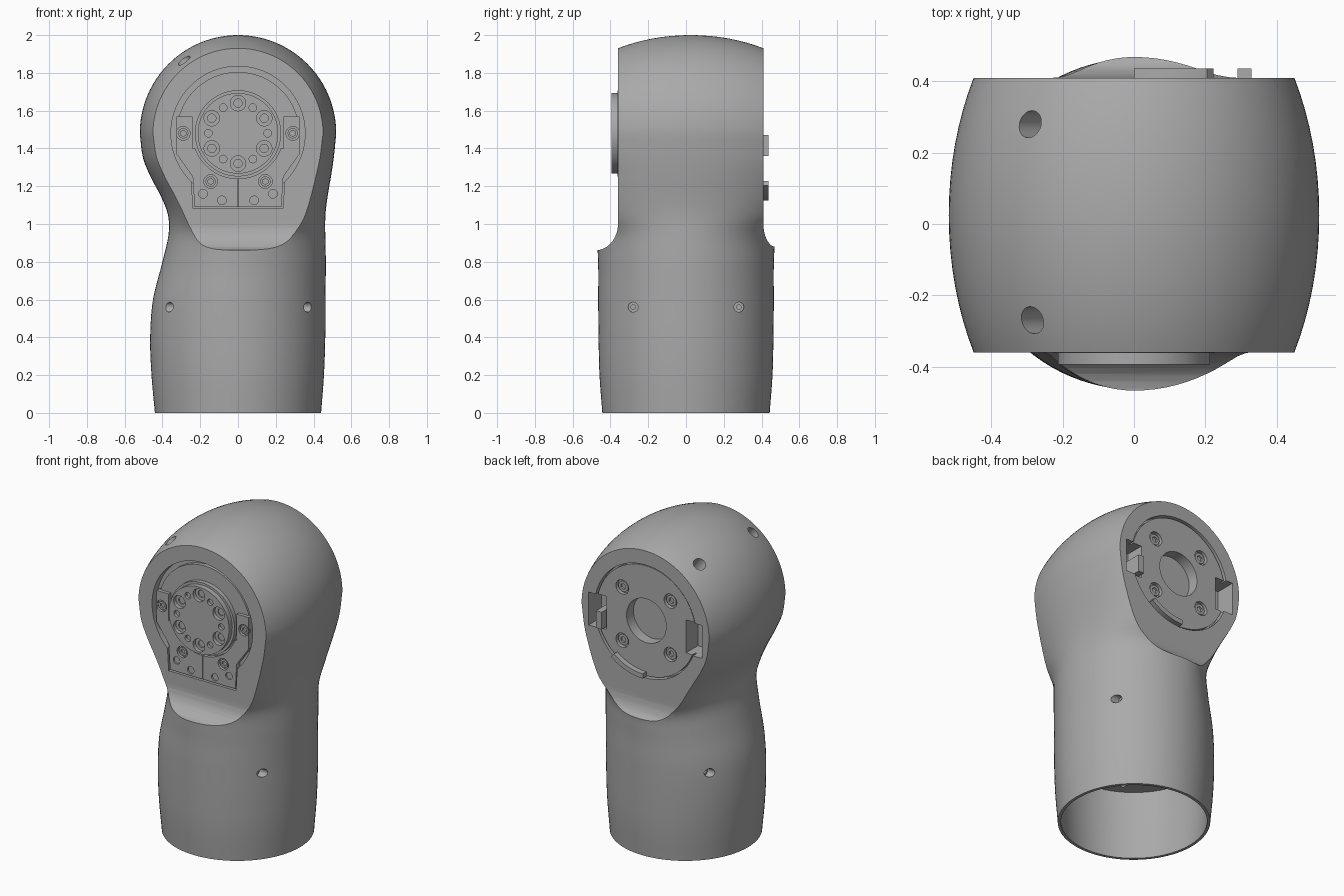
import bpy, bmesh, math
from mathutils import Vector

if "Cube" in bpy.data.objects:
    bpy.data.objects.remove(bpy.data.objects["Cube"])

grey = bpy.data.materials.new("satin_grey")
grey.use_nodes = True
grey.diffuse_color = (0.4, 0.4, 0.4, 1)
grey.node_tree.nodes["Principled BSDF"].inputs["Base Color"].default_value = (0.4, 0.4, 0.4, 1)

FRONT, BACK, AXIS_Z, HEAD_R, HEAD_D = -0.36, 0.41, 1.48, 0.52, 0.77


def finish(name, bm):
    bmesh.ops.recalc_face_normals(bm, faces=bm.faces)
    mesh = bpy.data.meshes.new(name)
    bm.to_mesh(mesh)
    bm.free()
    mesh.materials.append(grey)
    ob = bpy.data.objects.new(name, mesh)
    bpy.context.collection.objects.link(ob)
    return ob


def cyl(name, r, a, b, segments=32):
    a, b = Vector(a), Vector(b)
    bm = bmesh.new()
    mat = (b - a).to_track_quat('Z', 'Y').to_matrix().to_4x4()
    mat.translation = (a + b) / 2
    bmesh.ops.create_cone(bm, cap_ends=True, segments=segments, radius1=r, radius2=r,
                          depth=(b - a).length, matrix=mat)
    return finish(name, bm)


def disc(name, r, x, z, y0, y1, segments=32):
    return cyl(name, r, (x, y0, z), (x, y1, z), segments)


def prism(name, pts, axis, lo, hi):
    # extrude a profile along x (points are y, z) or along y (points are x, z)
    bm = bmesh.new()
    place = (lambda p, t: (t, p[0], p[1])) if axis == 'x' else (lambda p, t: (p[0], t, p[1]))
    face = bm.faces.new([bm.verts.new(place(p, lo)) for p in pts])
    ext = bmesh.ops.extrude_face_region(bm, geom=[face])["geom"]
    move = Vector(place((0, 0), hi - lo))
    bmesh.ops.translate(bm, vec=move, verts=[v for v in ext if isinstance(v, bmesh.types.BMVert)])
    return finish(name, bm)


def box(name, x0, x1, z0, z1, y0, y1):
    return prism(name, [(x0, z0), (x1, z0), (x1, z1), (x0, z1)], 'y', y0, y1)


def cut(ob, cutters):
    for c in cutters:
        m = ob.modifiers.new("cut", 'BOOLEAN')
        m.operation, m.solver, m.object = 'DIFFERENCE', 'EXACT', c
    dg = bpy.context.evaluated_depsgraph_get()
    mesh = bpy.data.meshes.new_from_object(ob.evaluated_get(dg))
    ob.modifiers.clear()
    ob.data = mesh
    for c in cutters:
        bpy.data.objects.remove(c)


def polar(r, deg):
    return r * math.cos(math.radians(deg)), AXIS_Z + r * math.sin(math.radians(deg))


# Sleeve sections: height, right half-width, left half-width, half-depth
KEYS = [(0, .44, .44, .443), (.2, .458, .455, .458), (.4, .465, .462, .463),
        (.6, .45, .463, .465), (.8, .40, .465, .466), (.95, .367, .462, .485),
        (1.05, .371, .463, .58), (1.15, .41, .475, .65), (1.25, .463, .492, .70),
        (1.35, .503, .507, .745), (AXIS_Z, HEAD_R, HEAD_R, HEAD_D)]


def section(z):
    if z >= AXIS_Z:
        c = math.sqrt(max(0, 1 - ((z - AXIS_Z) / HEAD_R) ** 2))
        return HEAD_R * c, HEAD_R * c, HEAD_D * c
    i = max(k for k in range(len(KEYS) - 1) if KEYS[k][0] <= max(z, 0))
    a, b = KEYS[i], KEYS[i + 1]
    p = KEYS[max(i - 1, 0)]
    n = KEYS[i + 2] if i + 2 < len(KEYS) else b
    h, t = b[0] - a[0], (max(z, 0) - a[0]) / (b[0] - a[0])
    out = []
    for k in (1, 2, 3):
        m0 = (b[k] - p[k]) / (b[0] - p[0]) * h
        m1 = (n[k] - a[k]) / (n[0] - a[0]) * h
        out.append((2*t**3 - 3*t*t + 1) * a[k] + (t**3 - 2*t*t + t) * m0
                   + (3*t*t - 2*t**3) * b[k] + (t**3 - t*t) * m1)
    return out


def loft(name, heights, scale=1.0, segments=96):
    bm = bmesh.new()
    rings = []
    for z in heights:
        xr, xl, d = section(z)
        shift = 0.025 * min(1, max(0, (z - .9) / .4))
        ring = []
        for i in range(segments):
            a = 2 * math.pi * i / segments
            c, s = math.cos(a), math.sin(a)
            ring.append(bm.verts.new((scale * c * (xl if c > 0 else xr), scale * s * d + shift, z)))
        rings.append(ring)
    for lo, hi in zip(rings, rings[1:]):
        for i in range(segments):
            j = (i + 1) % segments
            bm.faces.new((lo[i], lo[j], hi[j], hi[i]))
    bm.faces.new(rings[0])
    bm.faces.new(rings[-1])
    return finish(name, bm)


# Main shell: tube blending into a barrel-shaped head
heights = [AXIS_Z * i / 44 for i in range(45)]
heights += [AXIS_Z + HEAD_R * math.sin(math.pi / 2 * i / 24) for i in range(1, 24)]
heights.append(AXIS_Z + HEAD_R * 0.9998)
shell = loft("shell", heights)


def notch(face, side, depth, base):
    # flat side of the head with a curved shoulder at its foot
    top = 1.0
    pts = [(face + side * depth * (1 - math.cos(math.radians(a))) * 1.15,
            top - (top - base) * math.sin(math.radians(a))) for a in range(0, 91, 10)]
    pts += [(side, base), (side, 2.1), (face, 2.1)]
    return prism("notch_cutter", pts, 'x', -.7, .7)


def bracket_outline(grow=0):
    half = [(.23, 1.09 - grow), (.24, 1.25), (.325, 1.37), (.325, 1.57 + grow)]
    right = [(x + grow, z) for x, z in half] + [(.24 - grow, 1.57 + grow), (.24 - grow, 1.40)]
    return right + [(-x, z) for x, z in reversed(right)]


cutters = [notch(FRONT, -1, .105, .86), notch(BACK, 1, .055, .88),
           loft("cavity_cutter", [-.02, .1, .2, .3, .4, .45], .955),
           disc("front_recess_cutter", .355, 0, AXIS_Z, -.6, -.31, 96),
           prism("bracket_pocket_cutter", bracket_outline(.008), 'y', -.6, -.33),
           disc("back_recess_cutter", .36, 0, AXIS_Z, .37, .6, 96)]
# Service holes: two on the crown, four on the sleeve
for y in (-.27, .28):
    cutters.append(cyl("crown_hole_cutter", .038, (-.22, y, 1.78), (-.42, y, 2.04)))
for sx in (-1, 1):
    for y in (-.28, .28):
        cutters.append(cyl("sleeve_hole_cutter", .026, (sx * .33, y, .56), (sx * .6, y, .56)))
        cutters.append(cyl("sleeve_bore_cutter", .012, (sx * .28, y, .56), (sx * .6, y, .56)))
    cutters.append(box("back_slot_cutter", sx * .28, sx * .40, 1.35, 1.56, .28, .6))
# Holes in the floor inside the sleeve
for i in range(12):
    x, y = .36 * math.cos(i * math.pi / 6), .36 * math.sin(i * math.pi / 6)
    cutters.append(cyl("floor_hole_cutter", .022, (x, y, .4), (x, y, .49), 16))
cut(shell, cutters)

# Front: recessed disc, clamp bracket and output hub
disc("front_disc", .325, 0, AXIS_Z, -.29, -.335, 96)
bracket = prism("clamp_bracket", bracket_outline(), 'y', -.356, -.32)
cutters = [disc("hub_clearance", .24, 0, AXIS_Z, -.6, -.2, 64),
           box("seam", -.003, .003, 1.0, 1.3, -.6, -.345)]
for sx in (-1, 1):
    for x, z in ((.29, 1.48), (.145, 1.225)):
        cutters.append(disc("bolt_seat", .036, sx * x, z, -.6, -.338))
    for x, z in ((.185, 1.16), (.085, 1.125)):
        cutters.append(disc("pin_seat", .023, sx * x, z, -.6, -.346))
cut(bracket, cutters)
for sx in (-1, 1):
    for x, z in ((.29, 1.48), (.145, 1.225)):
        bolt = disc("bracket_bolt", .027, sx * x, z, -.32, -.35)
        cut(bolt, [disc("socket", .016, sx * x, z, -.6, -.338, 6)])

disc("hub_collar", .228, 0, AXIS_Z, -.32, -.362, 96)
hub = disc("output_hub", .213, 0, AXIS_Z, -.33, -.394, 96)
cutters = []
for i in range(6):
    x, z = polar(.16, 90 + 60 * i)
    cutters += [disc("hub_seat", .041, x, z, -.6, -.37), disc("hub_bore", .022, x, z, -.6, -.35)]
    x, z = polar(.157, 60 * i)
    cutters.append(disc("hub_pin_hole", .02, x, z, -.6, -.375))
cut(hub, cutters)

# Back: bolted cover plate with a central opening
plate = disc("back_plate", .35, 0, AXIS_Z, .36, .40, 96)
cutters = [disc("opening", .14, 0, AXIS_Z, .2, .6, 64)]
for sx in (-1, 1):
    cutters.append(box("slot", sx * .28, sx * .45, 1.35, 1.56, .2, .6))
    for sz in (-1, 1):
        cutters.append(disc("seat", .045, sx * .17, AXIS_Z + sz * .17, .375, .6))
cut(plate, cutters)
cut(shell, [disc("opening_depth", .14, 0, AXIS_Z, .33, .6, 64)])
for sx in (-1, 1):
    for sz in (-1, 1):
        x, z = sx * .17, AXIS_Z + sz * .17
        bolt = disc("back_bolt", .034, x, z, .36, .39)
        cut(bolt, [disc("socket", .019, x, z, .378, .6, 6)])

# Back stops: a curved lip and a small tab
angles = range(-90, -50, 3)
lip = [polar(.355, a) for a in angles] + [polar(.325, a) for a in reversed(angles)]
prism("stop_lip", lip, 'y', .36, .436)
box("stop_tab", .29, .33, 1.36, 1.47, .27, .436)

# Smooth shading with sharp creases
for ob in bpy.context.collection.objects:
    if ob.type == 'MESH' and ob.data.materials and ob.data.materials[0] == grey:
        bpy.ops.object.select_all(action='DESELECT')
        ob.select_set(True)
        bpy.context.view_layer.objects.active = ob
        bpy.ops.object.shade_smooth_by_angle(angle=math.radians(30))
